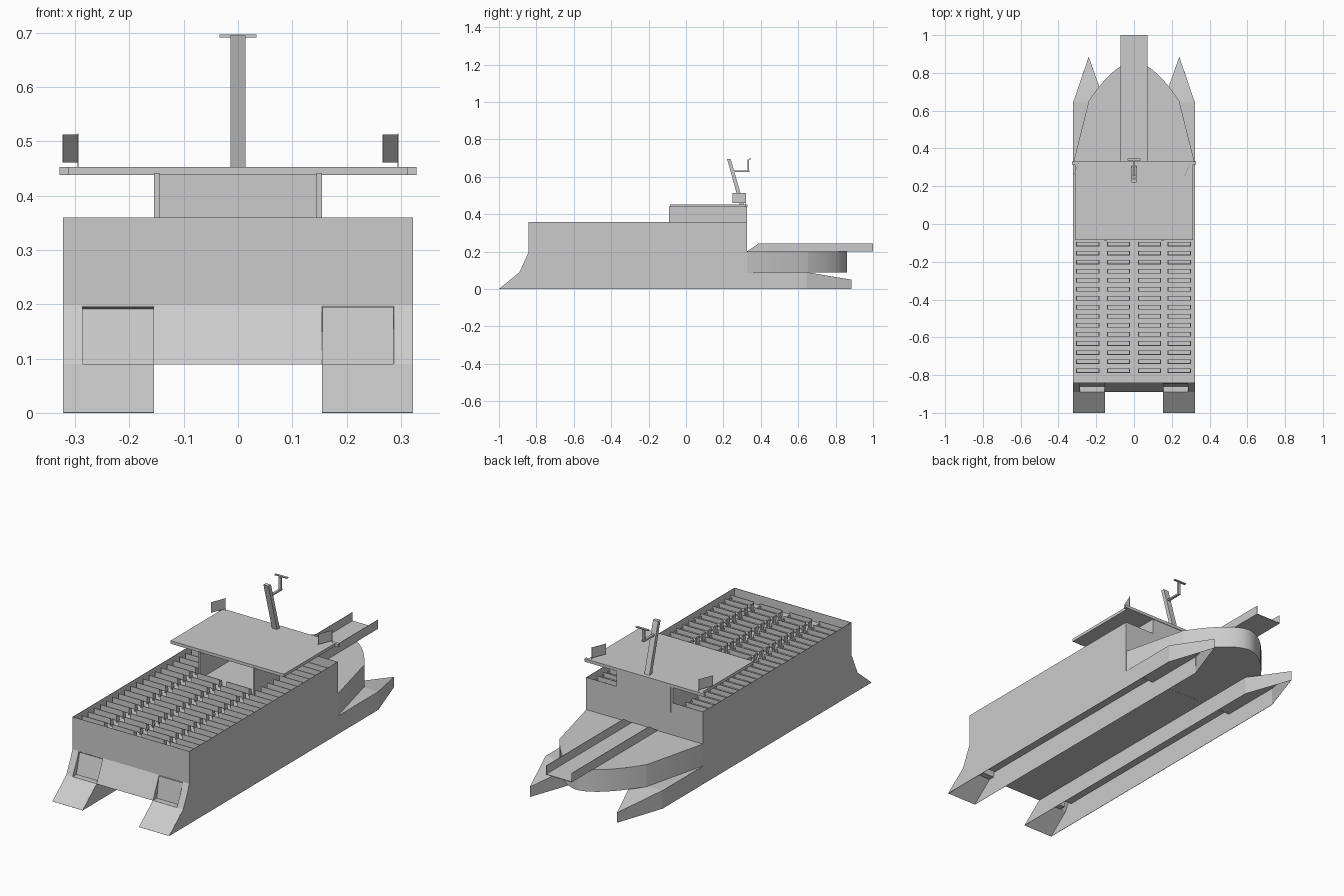
import bpy, bmesh, math

if "Cube" in bpy.data.objects:
    bpy.data.objects.remove(bpy.data.objects["Cube"])

grey = bpy.data.materials.new("hull_grey")
grey.diffuse_color = (0.6, 0.6, 0.6, 1)
grey.use_nodes = True
grey.node_tree.nodes["Principled BSDF"].inputs["Base Color"].default_value = grey.diffuse_color


def make(name, polys, thick=0.0):
    """Object from a list of polygons; thin sheets get a solidify modifier."""
    bm = bmesh.new()
    for p in polys:
        bm.faces.new([bm.verts.new(v) for v in p])
    bmesh.ops.remove_doubles(bm, verts=bm.verts, dist=1e-5)
    bmesh.ops.recalc_face_normals(bm, faces=bm.faces)
    me = bpy.data.meshes.new(name)
    bm.to_mesh(me)
    bm.free()
    me.materials.append(grey)
    ob = bpy.data.objects.new(name, me)
    bpy.context.collection.objects.link(ob)
    if thick:
        m = ob.modifiers.new("thickness", 'SOLIDIFY')
        m.thickness, m.offset = thick, 0
    return ob


def prism(a, b):
    """Polygons of a solid between two matching outlines."""
    n = len(a)
    return [a[::-1], b] + [[a[i], a[(i + 1) % n], b[(i + 1) % n], b[i]] for i in range(n)]


def box(x0, x1, y0, y1, z0, z1):
    c = [(x0, y0), (x1, y0), (x1, y1), (x0, y1)]
    return prism([(x, y, z0) for x, y in c], [(x, y, z1) for x, y in c])


def side_prism(x0, x1, prof):
    return prism([(x0, y, z) for y, z in prof], [(x1, y, z) for y, z in prof])


W, I, P = 0.321, 0.155, 0.287    # hull half width, tunnel half width, jet pocket edge
DECK = 0.31
stern = [(-1, 0), (-.89, .09), (-.84, .2)]
foot = [(.325, .09), (.645, .09), (.645, 0)]

for s, side in ((1, "right"), (-1, "left")):
    # outer hull side and inner float wall; floats are open underneath
    make(side + "_hull_side", [[(s * W, y, z) for y, z in
         stern + [(-.84, .36), (.325, .36)] + foot]], .002)
    make(side + "_float_inner_wall", [[(s * I, y, z) for y, z in
         [(-1, 0), (-.89, .09), (-.879, .115), (.325, .115)] + foot]], .001)
    make(side + "_float_ceiling", [[(s * I, -.85, .115), (s * W, -.85, .115),
                                    (s * W, .325, .115), (s * I, .325, .115)]], .001)
    # float stern slope, top and pointed bow
    make(side + "_float_stern", [[(s * I, -1, 0), (s * W, -1, 0),
                                  (s * W, -.89, .09), (s * I, -.89, .09)]], .001)
    a, b, t = (s * W, .645), (s * I, .645), (s * .24, .885)
    make(side + "_float_bow", [
        [(s * I, .325, .09), (s * W, .325, .09), (*a, .09), (*b, .09)],
        [(*a, .09), (*b, .09), (*t, .05)],
        [(*a, 0), (*a, .09), (*t, .05), (*t, 0)],
        [(*b, 0), (*b, .09), (*t, .05), (*t, 0)]], .001)
    # jet pocket recessed into the stern
    k = (-.8423, .195)
    e = (-.835, .192) if s < 0 else (-.843, .1945)
    make(side + "_jet_pocket", [
        [(s * I, -.89, .09), (s * P, -.89, .09), (s * P, -.86, .09), (s * I, -.86, .09)],
        [(s * I, -.86, .09), (s * P, -.86, .09), (s * P, *e), (s * I, *e)],
        [(s * I, *k), (s * P, *k), (s * P, *e), (s * I, *e)],
        [(s * P, -.89, .09), (s * P, -.86, .09), (s * P, *e), (s * P, *k)],
        [(s * I, -.89, .09), (s * I, -.86, .09), (s * I, *e), (s * I, *k)]], .001)
    make(side + "_transom_strip", [[(s * P, -.89, .09), (s * W, -.89, .09),
                                    (s * W, -.84, .2), (s * P, -.84, .2)]], .001)

# stern, front wall, tunnel roof and passenger deck
make("transom_lower", [[(-I, -.89, .09), (I, -.89, .09), (I, -.84, .2), (-I, -.84, .2)]], .001)
make("transom_upper", [[(-W, -.84, .196), (W, -.84, .196), (W, -.84, .36), (-W, -.84, .36)]], .002)
make("front_wall", [[(-W, .325, .09), (W, .325, .09), (W, .325, .36), (-W, .325, .36)]], .002)
make("tunnel_roof", [[(-I, -.89, .09), (I, -.89, .09), (I, .33, .09), (-I, .33, .09)]], .001)
make("passenger_deck", [[(-W, -.84, DECK), (W, -.84, DECK), (W, .325, DECK), (-W, .325, DECK)]], .001)

# rounded bow deck
xs = [.24 * math.cos(math.pi * i / 24) for i in range(25)]
outline = [(W, .325)] + [(x, .86 - .21 * (abs(x) / .24) ** 1.75) for x in xs] + [(-W, .325)]
bow = make("bow_deck", prism([(x, y, .09) for x, y in outline], [(x, y, .2) for x, y in outline]))
bpy.context.view_layer.objects.active = bow
bow.select_set(True)
bpy.ops.object.shade_smooth_by_angle(angle=math.radians(25))
bow.select_set(False)

# boarding ramp with thin side rails
make("ramp_floor", box(-.07, .07, .325, 1, .2, .203))
for s in (1, -1):
    make("ramp_rail", side_prism(s * .069, s * .071, [(.325, .2), (.39, .245), (1, .245), (1, .2)]))

# cabin, open towards the stern, with roof and wing beam
for s in (1, -1):
    make("cabin_side", box(*sorted((s * .145, s * I)), -.09, .325, DECK, .442))
make("cabin_front", box(-.145, .145, .317, .327, DECK, .442))
make("cabin_roof", box(-.312, .312, -.085, .325, .438, .453))
make("roof_front_beam", box(-.329, .329, .316, .33, .438, .453))


# rows of seats
def seat_row(x0, x1, y):
    p = box(x0, x1, y, y + .024, DECK + .012, DECK + .018)           # cushion
    p += box(x0, x1, y, y + .004, DECK + .018, DECK + .04)           # back
    for x in (x0, x1 - .006):
        p += box(x, x + .006, y + .004, y + .022, DECK, DECK + .03)    # end frame
    return p


columns = [(-.307, -.183), (-.143, -.02), (.02, .143), (.177, .303)]
for c, (x0, x1) in enumerate(columns):
    polys = []
    for r in range(23 if c in (0, 3) else 15):
        polys += seat_row(x0, x1, -.788 + r * .0478)
    make("seat_column", polys)

# raked mast with bracket and radar
make("mast", side_prism(-.014, .014, [(.287, .453), (.308, .453), (.239, .695), (.22, .695)]))
make("mast_bracket", box(-.006, .006, .255, .34, .627, .635))
make("radar_post", box(-.006, .006, .328, .338, .635, .693))
make("radar_bar", box(-.034, .034, .336, .347, .692, .697))

# flags on thin poles
for x in (-.295, .295):
    make("flag_pole", box(x - .001, x + .001, .319, .321, .453, .515))
    make("flag", [[(x, .32, .461), (x, .32, .513), (x - .028, .25, .513), (x - .028, .25, .461)]], .001)
